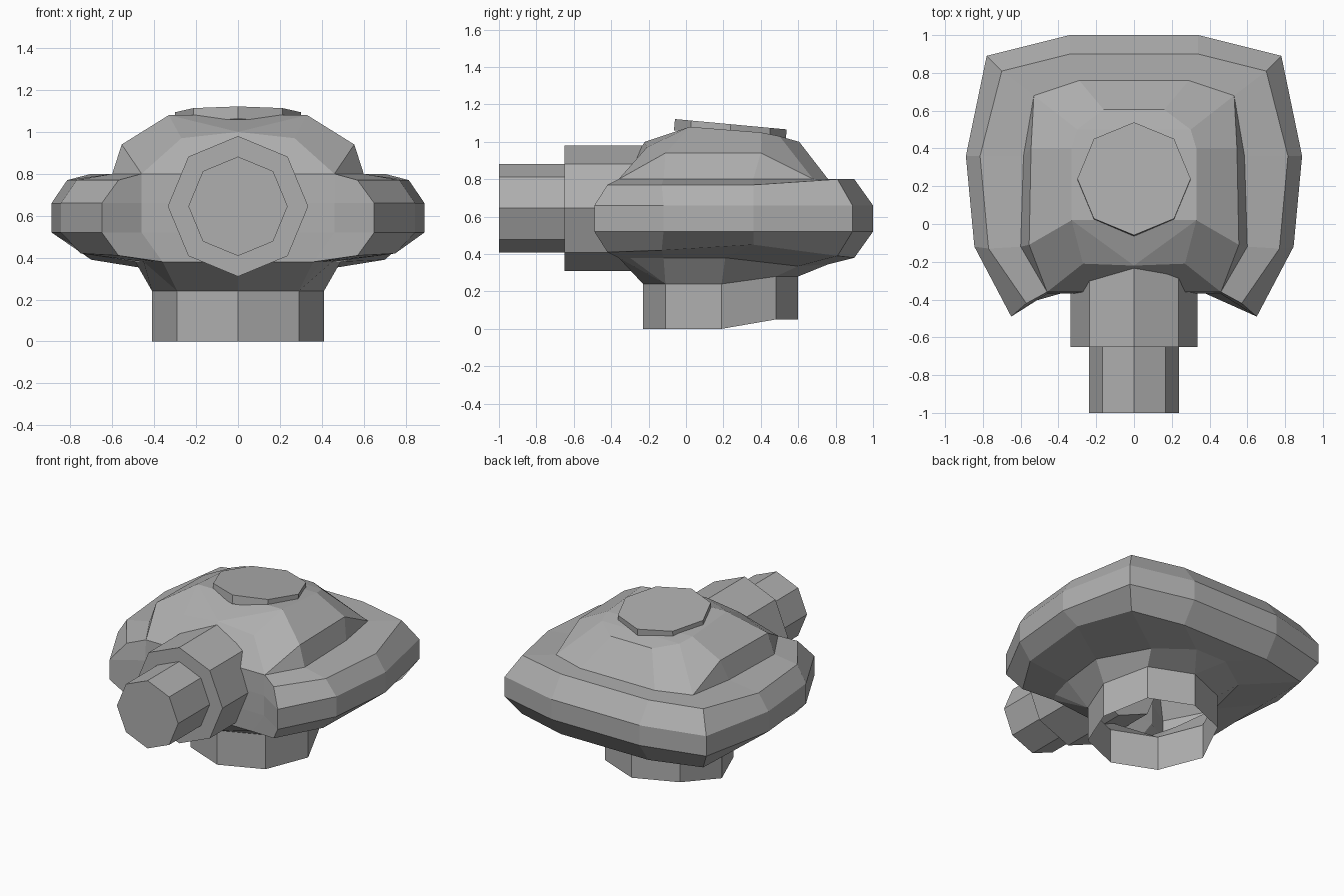
import bpy, bmesh
from math import radians, pi

if "Cube" in bpy.data.objects:
    bpy.data.objects.remove(bpy.data.objects["Cube"])

# Dark grey paint shared by all parts
paint = bpy.data.materials.new("dark_grey")
paint.diffuse_color = (.43, .43, .43, 1)
paint.use_nodes = True
paint.node_tree.nodes["Principled BSDF"].inputs["Base Color"].default_value = paint.diffuse_color


def finish(name, bm):
    me = bpy.data.meshes.new(name)
    bm.to_mesh(me)
    bm.free()
    me.materials.append(paint)
    ob = bpy.data.objects.new(name, me)
    bpy.context.collection.objects.link(ob)
    return ob


def loft(name, rings, cap=False):
    """Skin mirrored half outlines (back to front centre), skipping merged points."""
    bm = bmesh.new()
    cache = {}

    def vert(p):
        key = tuple(round(c, 4) + 0.0 for c in p)
        if key not in cache:
            cache[key] = bm.verts.new(key)
        return cache[key]

    def face(points):
        vs = list(dict.fromkeys(vert(p) for p in points))
        if len(vs) > 2 and not bm.faces.get(vs):
            bm.faces.new(vs)

    full = []
    for outline, heights in rings:
        half = [(x, y, z) for (x, y), z in zip(outline, heights)]
        full.append(half + [(-x, y, z) for x, y, z in half[-2::-1]])
    n = len(full[0])
    for a, b in zip(full, full[1:]):
        for i in range(n):
            j = (i + 1) % n
            face((a[j], a[i], b[i], b[j]))
    if cap:
        top = full[-1]
        for i in range(n // 2):
            face((top[i], top[i + 1], top[n - 2 - i], top[n - 1 - i]))
    bmesh.ops.recalc_face_normals(bm, faces=bm.faces)
    return finish(name, bm)


def octagon(name, radius, depth, location, tilt):
    bm = bmesh.new()
    bmesh.ops.create_cone(bm, cap_ends=True, segments=8, radius1=radius,
                          radius2=radius, depth=depth)
    ob = finish(name, bm)
    ob.location = location
    ob.rotation_euler = (tilt, 0, 0)
    return ob


# Plan outlines of the hull, half each, from back to front centre
collar = [(.29, .48), (.41, .19), (.29, -.11), (0, -.23)]
neck_top = [(0, .60)] + collar[:2] + [collar[2]] * 3 + [collar[3]]
under = [(.12, .76), (.36, .60), (.49, .21), (.45, -.12), (.40, -.30), (.36, -.36), (0, -.36)]
lower = [(.34, .90), (.70, .81), (.77, .36), (.75, -.13), (.57, -.42), (.36, -.36), (0, -.36)]
outer = [(.34, 1.0), (.78, .89), (.89, .36), (.845, -.12), (.65, -.49), (.46, -.37), (0, -.36)]
upper = [(.34, .90), (.70, .81), (.815, .36), (.77, -.13), (.57, -.42), (.46, -.36), (0, -.36)]
dome_foot = [(.29, .76), (.53, .68), (.585, .36), (.60, -.12), (.46, -.36), (.46, -.36), (0, -.36)]
dome_side = dome_foot[:2] + [(.545, .40), (.555, -.11)] + dome_foot[4:]
dome_top = [(.16, .605), (.30, .50), (.33, .40), (.33, .02), (.27, -.21), (.27, -.21), (0, -.22)]
roof = dome_top[:4] + [dome_top[3]] * 2 + dome_top[6:]

# Turret shell with flared skirt and dome
loft("turret_shell", [
    (neck_top, (.28, .28, .24, .24, .24, .24, .24)),
    (under, (.345, .335, .38, .38, .38, .38, .38)),
    (lower, (.38, .39, .45, .42, .41, .38, .38)),
    (outer, [.52] * 7),
    (outer, [.66] * 7),
    (upper, (.80, .80, .77, .77, .77, .80, .80)),
    (dome_foot, [.80] * 7),
    (dome_side, (.80, .80, .94, .94, .80, .80, .80)),
    (dome_top, (1.0, 1.03, 1.05, 1.08, .97, .97, 1.0)),
    (roof, (1.0, 1.03, 1.05, 1.08, 1.08, 1.08, 1.0)),
], cap=True)

# Open octagonal neck below the shell
ring = [(0, .60)] + collar
loft("neck_ring", [(ring, (.05, .05, 0, 0, 0)), (ring, (.28, .28, .24, .24, .24))])

# Roof hatch, tilted down towards the back
octagon("roof_hatch", .30, .06, (0, .237, 1.064), radians(-5.3))

# Gun mount and short barrel
octagon("gun_mount", .335, .50, (0, -.40, .645), pi / 2)
octagon("gun_barrel", .237, .40, (0, -.80, .645), pi / 2)
